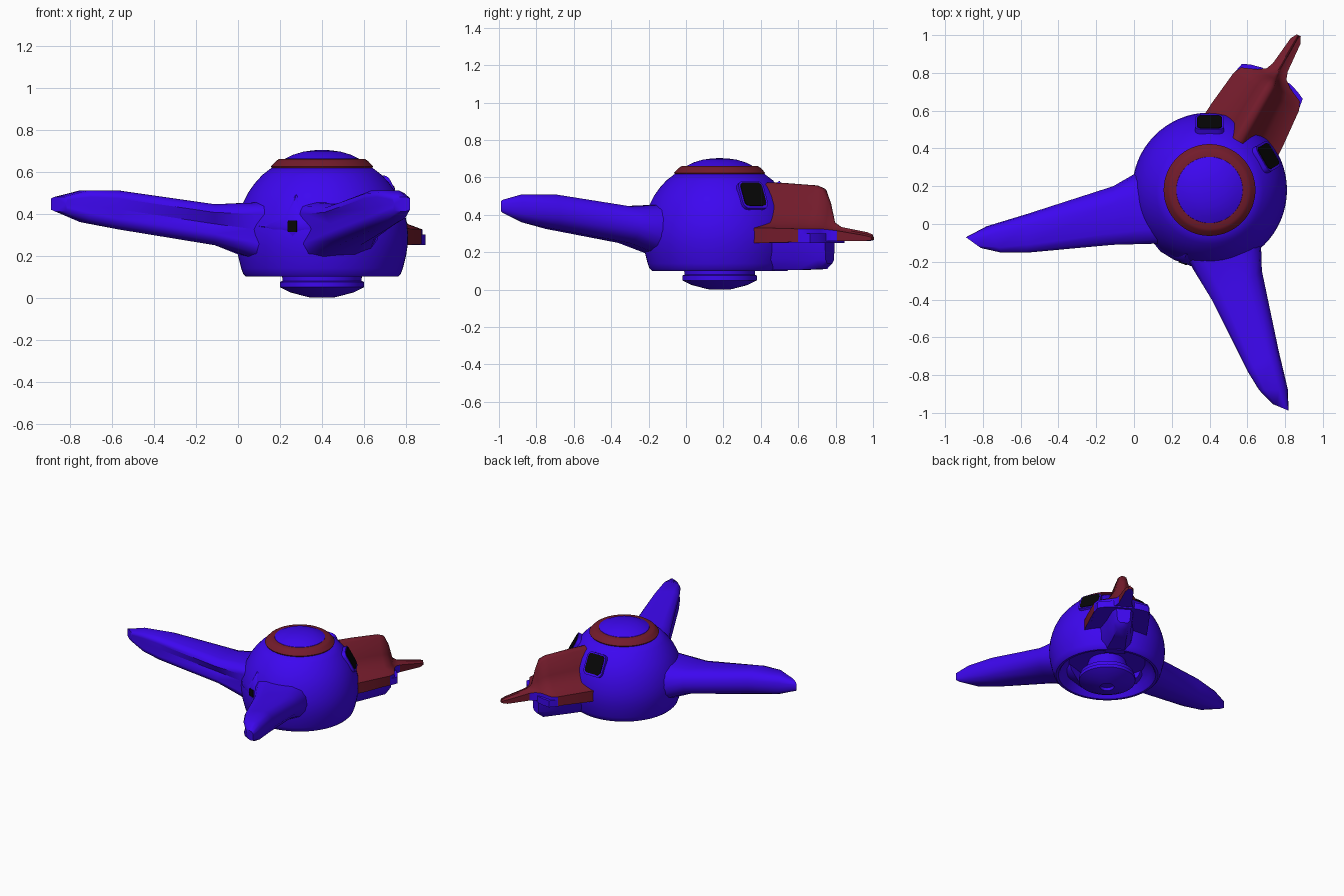
import bpy, bmesh, math
from mathutils import Vector, Matrix

if "Cube" in bpy.data.objects:
    bpy.data.objects.remove(bpy.data.objects["Cube"])

CX, CY = 0.40, 0.18          # body axis
TAIL = math.radians(60)      # the model is mirrored about this heading


def mat(name, rgb):
    m = bpy.data.materials.new(name)
    m.diffuse_color = (*rgb, 1)
    m.use_nodes = True
    m.node_tree.nodes["Principled BSDF"].inputs["Base Color"].default_value = m.diffuse_color
    return m


BLUE = mat("blue", (0.047, 0.002, 0.87))
RED = mat("dark_red", (0.17, 0.011, 0.024))
BLACK = mat("black", (0.002, 0.002, 0.002))


def finish(name, bm, mats, angle=40):
    bmesh.ops.recalc_face_normals(bm, faces=bm.faces[:])
    me = bpy.data.meshes.new(name)
    bm.to_mesh(me)
    bm.free()
    ob = bpy.data.objects.new(name, me)
    bpy.context.collection.objects.link(ob)
    for m in mats:
        me.materials.append(m)
    bpy.ops.object.select_all(action='DESELECT')
    ob.select_set(True)
    bpy.context.view_layer.objects.active = ob
    bpy.ops.object.shade_smooth_by_angle(angle=math.radians(angle))
    return ob


def lathe(name, profile, material, n=64):
    bm = bmesh.new()
    vs = [bm.verts.new((r, 0, z)) for r, z in profile]
    es = [bm.edges.new(p) for p in zip(vs, vs[1:])]
    bmesh.ops.spin(bm, geom=vs + es, cent=(0, 0, 0), axis=(0, 0, 1),
                   angle=2 * math.pi, steps=n, use_duplicate=False)
    bmesh.ops.remove_doubles(bm, verts=bm.verts[:], dist=1e-4)
    bm.transform(Matrix.Translation((CX, CY, 0)))
    return finish(name, bm, [material])


def loft(name, sections, mats, slot=lambda k, i: 0, angle=50):
    bm = bmesh.new()
    rings = [[bm.verts.new(p) for p in s] for s in sections]
    n = len(rings[0])
    for k, (a, b) in enumerate(zip(rings, rings[1:])):
        for i in range(n):
            j = (i + 1) % n
            bm.faces.new((a[i], a[j], b[j], b[i])).material_index = slot(k, i)
    bm.faces.new(rings[0])
    bm.faces.new(rings[-1])
    return finish(name, bm, mats, angle)


# Round hull, open underneath
lathe("hull", [(0.13, 0.20), (0.27, 0.20), (0.32, 0.15), (0.335, 0.11), (0.345, 0.10),
               (0.362, 0.10), (0.375, 0.113), (0.385, 0.14), (0.40, 0.20), (0.408, 0.25),
               (0.41, 0.30), (0.405, 0.35), (0.394, 0.40), (0.377, 0.45), (0.352, 0.50),
               (0.32, 0.545), (0.284, 0.585), (0.242, 0.617), (0.0, 0.617)], BLUE)
# Red ring and top cap
lathe("top_ring", [(0.20, 0.61), (0.238, 0.615), (0.243, 0.625), (0.22, 0.65),
                   (0.205, 0.66), (0.16, 0.66)], RED)
lathe("top_cap", [(0.18, 0.65), (0.175, 0.662), (0.14, 0.68), (0.09, 0.695),
                  (0.04, 0.702), (0, 0.703)], BLUE)
# Thruster under the hull
lathe("thruster", [(0.13, 0.21), (0.16, 0.11), (0.19, 0.105), (0.188, 0.08),
                   (0.20, 0.075), (0.20, 0.05), (0.15, 0.025), (0.07, 0.004), (0.05, 0.0),
                   (0.045, 0.02), (0, 0.02)], BLUE)

# Wings: leading x,y, trailing x,y, low z, high z
WING = [(0.14, 0.27, 0.22, -0.10, 0.12, 0.46), (0.02, 0.275, 0.08, -0.105, 0.19, 0.452),
        (-0.11, 0.20, -0.11, -0.11, 0.25, 0.445), (-0.56, 0.055, -0.57, -0.152, 0.325, 0.51),
        (-0.78, -0.012, -0.70, -0.152, 0.36, 0.51), (-0.89, -0.07, -0.80, -0.135, 0.41, 0.48)]
SHAPE = [(0, .5), (.03, .72), (.12, .9), (.3, 1), (.8, 1), (.95, .93), (1, .8), (.9, .52),
         (.98, .28), (.92, .1), (.75, 0), (.35, 0), (.12, .13), (.03, .3)]


def wing_section(k, lx, ly, tx, ty, lo, hi):
    cut = 0.12 if k == len(WING) - 1 else 0        # blunt tip
    return [(lx + (tx - lx) * max(s - cut, 0), ly + (ty - ly) * max(s - cut, 0),
             lo + (hi - lo) * h) for s, h in SHAPE]


def mirrored(p):
    d = Vector((p[0] - CX, p[1] - CY))
    a = 2 * TAIL
    if d.length > 0.5:                             # this wing is a little shorter
        a += 0.012
        d *= (0.5 + (d.length - 0.5) * 0.91) / d.length
    c, s = math.cos(a), math.sin(a)
    return (CX + c * d.x + s * d.y, CY + s * d.x - c * d.y, p[2])


left = [wing_section(k, *w) for k, w in enumerate(WING)]
loft("left_wing", left, [BLUE])
loft("right_wing", [[mirrored(p) for p in s] for s in left], [BLUE])


# Tail: u runs outward along the tail heading, v sideways
def tail(u, v, z):
    c, s = math.cos(TAIL), math.sin(TAIL)
    return (CX + c * u - s * v, CY + s * u + c * v, z)


def tail_section(u, w, lo, hi, ridge):
    half = [(w, lo), (w, hi), (0.55 * w, hi + 0.12 * (ridge - hi)),
            (0.3 * w, hi + 0.45 * (ridge - hi)), (0.14 * w, ridge - 0.01), (0.05 * w, ridge)]
    ring = half + [(-v, z) for v, z in reversed(half)]
    return [tail(u, v, z) for v, z in ring]


loft("tail_fin", [tail_section(*s) for s in
                  [(0.30, 0.225, 0.25, 0.33, 0.573), (0.40, 0.22, 0.25, 0.33, 0.57),
                   (0.60, 0.20, 0.255, 0.325, 0.557), (0.645, 0.18, 0.255, 0.325, 0.54),
                   (0.68, 0.10, 0.26, 0.325, 0.47), (0.71, 0.06, 0.26, 0.32, 0.36),
                   (0.75, 0.045, 0.26, 0.315, 0.335), (0.91, 0.03, 0.26, 0.29, 0.307),
                   (0.945, 0.012, 0.265, 0.28, 0.295)]],
     [RED, BLUE], slot=lambda k, i: 1 if i == 11 or (i in (0, 10) and 2 <= k <= 5) else 0)

# Blue boom and rear trim below the tail
loft("tail_boom", [[tail(u, v * w, z) for v, z in
                    [(1.2, 0.28), (1, 0.16), (.6, lo), (-.6, lo), (-1, 0.16), (-1.2, 0.28)]]
                   for u, w, lo in [(0.3, 0.12, 0.105), (0.5, 0.08, 0.105),
                                    (0.64, 0.065, 0.11), (0.68, 0.045, 0.14)]], [BLUE])
loft("tail_underside", [[tail(u, v, z) for v, z in
                         [(w, 0.25), (w, 0.30), (-w, 0.30), (-w, 0.25)]]
                        for u, w in [(0.3, 0.19), (0.60, 0.198), (0.665, 0.185),
                                     (0.685, 0.14), (0.70, 0.085)]], [BLUE])


# Blocks lying on the hull: windows, frames, front lens
def block(name, heading, r, z, tilt, size, bevel, material):
    bm = bmesh.new()
    bmesh.ops.create_cube(bm, size=1, matrix=Matrix.Diagonal((*size, 1)))
    long_edges = [e for e in bm.edges
                  if abs(e.verts[0].co.x - e.verts[1].co.x) > 1e-5]
    bmesh.ops.bevel(bm, geom=long_edges, offset=bevel, segments=4, profile=0.5,
                    affect='EDGES')
    bm.transform(Matrix.Translation((CX, CY, 0)) @ Matrix.Rotation(heading, 4, 'Z')
                 @ Matrix.Translation((r, 0, z)) @ Matrix.Rotation(-tilt, 4, 'Y'))
    finish(name, bm, [material])


for side, off in (("left", 30), ("right", -30)):
    a, t = TAIL + math.radians(off), math.radians(28)
    block(side + "_window_frame", a, 0.333, 0.494, t, (0.06, 0.155, 0.165), 0.035, BLUE)
    block(side + "_window", a, 0.334, 0.497, t, (0.063, 0.132, 0.14), 0.025, BLACK)

# Pinched nose between the wings with a small dark lens
F = math.radians(250)
star = []
for r, size in ((0.36, 1.0), (0.395, 0.7), (0.412, 0.25)):
    ring = []
    for k in range(8):
        a = k * math.pi / 4
        q = size * (0.19 if k % 2 == 0 else 0.10)
        v, z = q * math.cos(a), 0.34 + 0.8 * q * math.sin(a)
        ring.append((CX + r * math.cos(F) - v * math.sin(F),
                     CY + r * math.sin(F) + v * math.cos(F), z))
    star.append(ring)
loft("nose", star, [BLUE], angle=70)
block("nose_lens", F, 0.406, 0.34, 0, (0.02, 0.045, 0.055), 0.005, BLACK)
